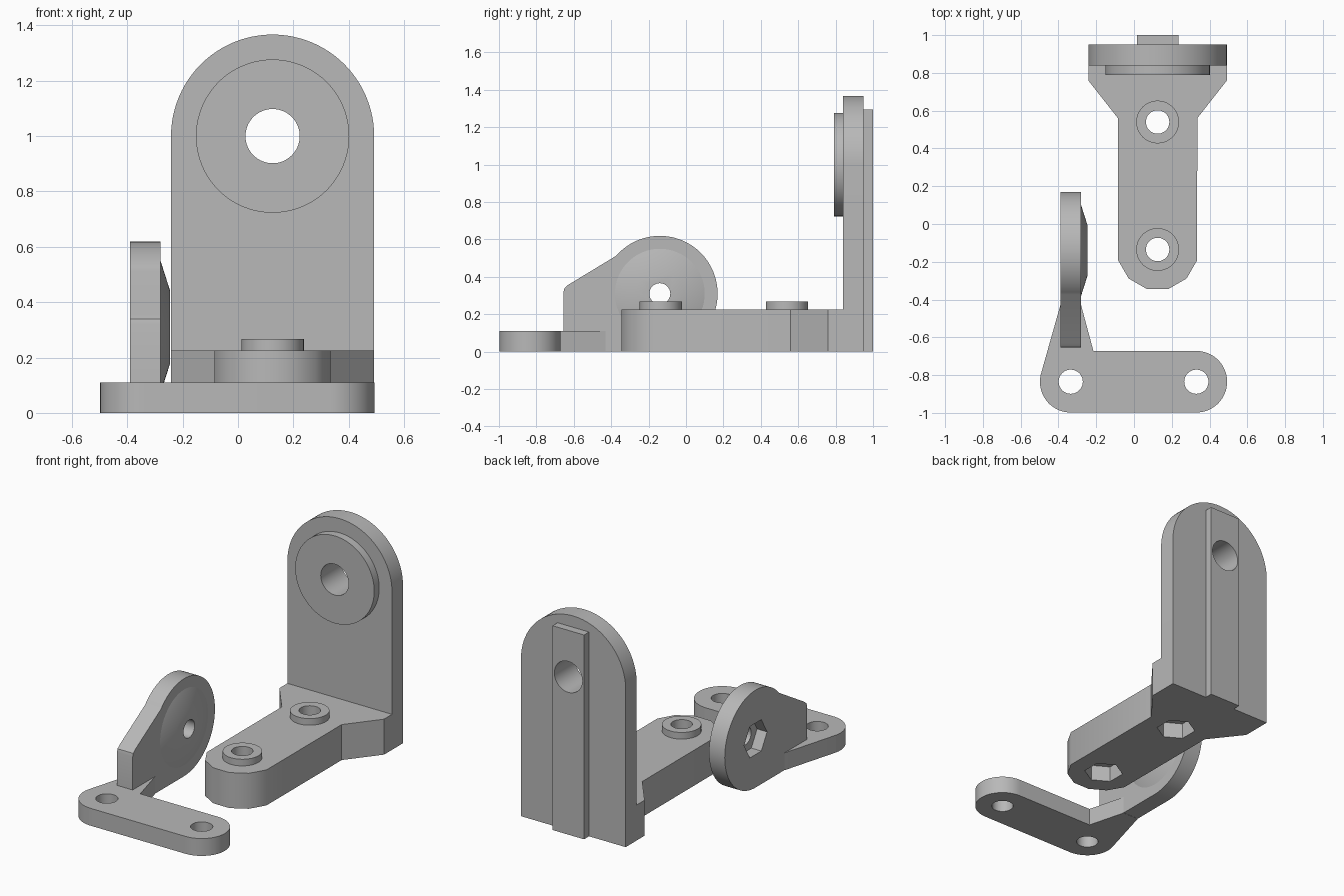
import bpy
import bmesh
from math import sin, cos, radians

if "Cube" in bpy.data.objects:
    bpy.data.objects.remove(bpy.data.objects["Cube"])

grey = bpy.data.materials.new("plain grey")
grey.use_nodes = True
grey.diffuse_color = (0.48, 0.48, 0.48, 1)
grey.node_tree.nodes["Principled BSDF"].inputs["Base Color"].default_value = grey.diffuse_color

PLACE = {
    "x": lambda u, v, w: (w, u, v),
    "y": lambda u, v, w: (u, w, v),
    "z": lambda u, v, w: (u, v, w),
}


def arc(u, v, r, start, end, steps):
    angles = [radians(start + (end - start) * i / steps) for i in range(steps + 1)]
    return [(u + r * cos(a), v + r * sin(a)) for a in angles]


def ring(u, v, r, sides=64, turn=0):
    return arc(u, v, r, turn, turn + 360, sides)[:-1]


def hexagon(u, v, turn):
    return ring(u, v, 0.115, 6, turn)


def solid(name, axis, outline, low, high, far_outline=None):
    """Extrude an outline along an axis, or loft it to a second outline."""
    bm = bmesh.new()
    a = [bm.verts.new(PLACE[axis](u, v, low)) for u, v in outline]
    b = [bm.verts.new(PLACE[axis](u, v, high)) for u, v in far_outline or outline]
    bm.faces.new(a)
    bm.faces.new(b)
    for i in range(len(a)):
        j = (i + 1) % len(a)
        bm.faces.new((a[i], a[j], b[j], b[i]))
    bmesh.ops.recalc_face_normals(bm, faces=bm.faces)
    mesh = bpy.data.meshes.new(name)
    bm.to_mesh(mesh)
    bm.free()
    mesh.materials.append(grey)
    obj = bpy.data.objects.new(name, mesh)
    bpy.context.collection.objects.link(obj)
    return obj


def finish(obj, cuts=()):
    """Cut the holes, then smooth everything but the sharp edges."""
    cutters = [solid("cutter", *cut) for cut in cuts]
    for cutter in cutters:
        mod = obj.modifiers.new("hole", "BOOLEAN")
        mod.operation = "DIFFERENCE"
        mod.solver = "EXACT"
        mod.object = cutter
    if cutters:
        graph = bpy.context.evaluated_depsgraph_get()
        mesh = bpy.data.meshes.new_from_object(obj.evaluated_get(graph))
        obj.modifiers.clear()
        obj.data = mesh
        for cutter in cutters:
            bpy.data.objects.remove(cutter)
    obj.data.shade_smooth()
    obj.data.set_sharp_from_angle(angle=radians(32))


# Tall bracket: upright plate, front disc and rear rail share one bore
MID = 0.125
bore = ("y", ring(MID, 1.0, 0.098), 0.6, 1.2)
plate = arc(MID, 1.0, 0.367, 0, 180, 48) + [(MID - 0.367, 0), (MID + 0.367, 0)]
finish(solid("upright_plate", "y", plate, 0.84, 0.95), [bore])
finish(solid("pivot_disc", "y", ring(MID, 1.0, 0.277, 80), 0.79, 0.84), [bore])
rail = [(MID - 0.11, 0), (MID + 0.11, 0), (MID + 0.11, 1.295), (MID - 0.11, 1.295)]
finish(solid("rear_rail", "y", rail, 0.95, 1.0), [bore])

# Arm with a faceted nose, flaring out to the plate
BOLTS = (-0.135, 0.54)
arm = arc(MID, -0.135, 0.217, 195, 345, 5)
arm += [(MID + 0.21, 0.56), (MID + 0.367, 0.76), (MID + 0.367, 0.84),
        (MID - 0.367, 0.84), (MID - 0.367, 0.76), (MID - 0.21, 0.56)]
bolt_holes = [("z", ring(MID, y, 0.062, 40), -0.1, 0.4) for y in BOLTS]
nut_pockets = [("z", hexagon(MID, y, 30), -0.1, 0.1) for y in BOLTS]
finish(solid("arm", "z", arm, 0, 0.225), bolt_holes + nut_pockets)
for label, y, hole in zip(("front", "rear"), BOLTS, bolt_holes):
    finish(solid(label + "_boss", "z", ring(MID, y, 0.113), 0.225, 0.267), [hole])

# Small bracket: foot with two screw holes and a tapered gusset
FOOT_Y = -0.835
foot = arc(0.33, FOOT_Y, 0.163, 90, -90, 32)
foot += arc(-0.335, FOOT_Y, 0.163, -90, -195, 32)
foot += [(-0.39, -0.43), (-0.28, -0.43), (-0.215, FOOT_Y + 0.163)]
screw_holes = [("z", ring(x, FOOT_Y, 0.064, 40), -0.1, 0.3) for x in (-0.335, 0.33)]
finish(solid("foot", "z", foot, 0, 0.11), screw_holes)

# Round lug standing on the foot, with a raised cone and a nut pocket
HUB = (-0.14, 0.31)
lug = arc(*HUB, 0.309, -90, 139, 64)
lug += [(-0.63, 0.357), (-0.65, 0.34), (-0.655, 0.32),
        (-0.655, 0.05), (-0.43, 0.05), (-0.43, 0.001)]
pivot = ("x", ring(*HUB, 0.056, 40), -0.6, 0)
pocket = ("x", hexagon(*HUB, 0), -0.6, -0.32)
finish(solid("lug", "x", lug, -0.39, -0.28), [pivot, pocket])
finish(solid("lug_cone", "x", ring(*HUB, 0.24), -0.28, -0.245, ring(*HUB, 0.13)), [pivot])
